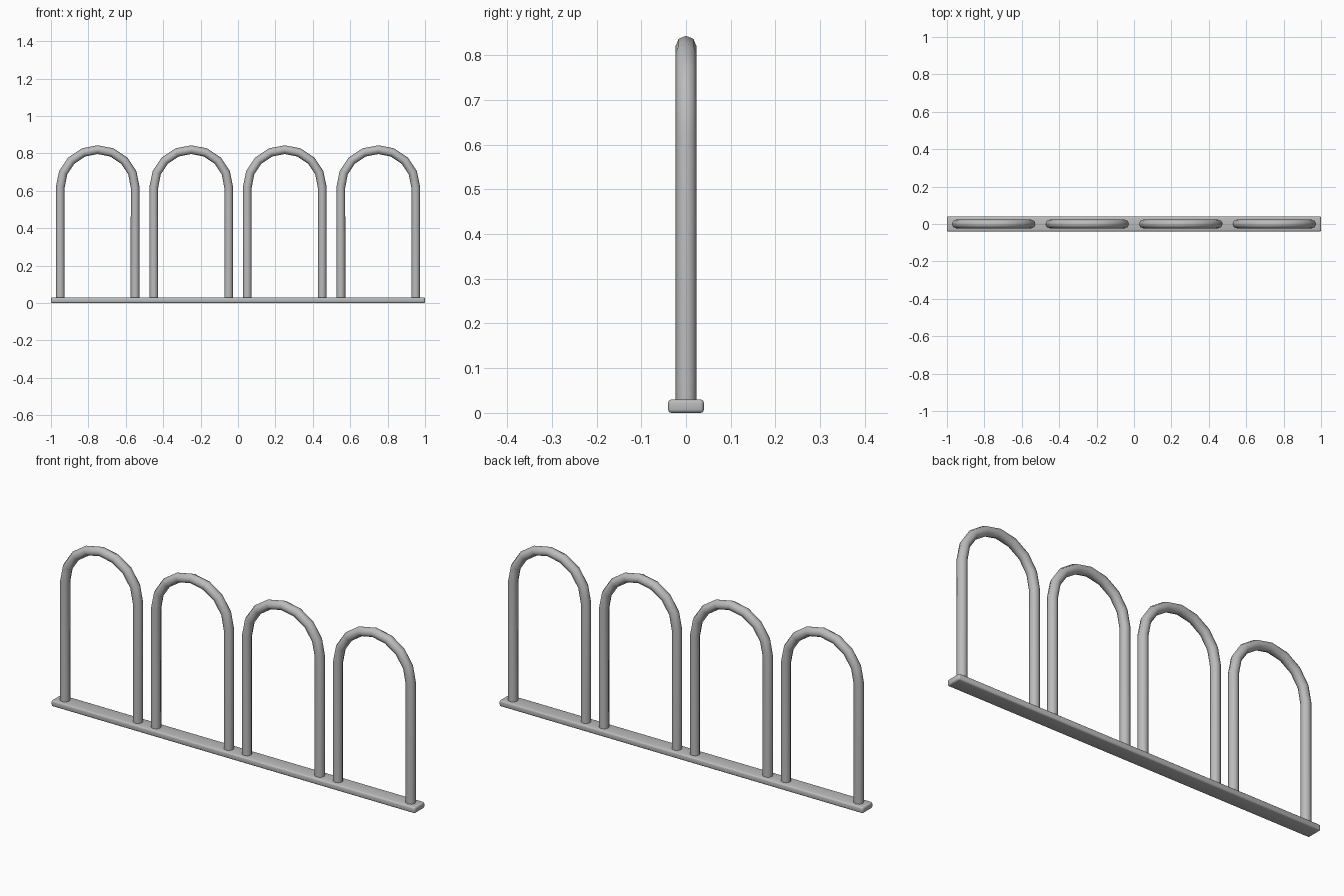
import bpy
from math import sin, cos, pi, radians

if "Cube" in bpy.data.objects:
    bpy.data.objects.remove(bpy.data.objects["Cube"])

# Painted metal
metal = bpy.data.materials.new("grey_metal")
metal.use_nodes = True
grey = (0.5, 0.5, 0.5, 1)
metal.diffuse_color = grey
metal.node_tree.nodes["Principled BSDF"].inputs["Base Color"].default_value = grey


def select(obj):
    bpy.ops.object.select_all(action="DESELECT")
    obj.select_set(True)
    bpy.context.view_layer.objects.active = obj


# Ground rail with rounded edges
bpy.ops.mesh.primitive_cube_add(size=1, location=(0, 0, 0.015))
rail = bpy.context.object
rail.name = "ground_rail"
rail.scale = (2, 0.08, 0.03)
bpy.ops.object.transform_apply(location=False, rotation=False, scale=True)
rail.data.materials.append(metal)
bevel = rail.modifiers.new("rounded_edges", "BEVEL")
bevel.width = 0.008
bevel.segments = 3
bpy.ops.object.modifier_apply(modifier=bevel.name)
bpy.ops.object.shade_smooth_by_angle(angle=radians(40))


# Hoop: two straight legs joined by a half-circle arch
def add_hoop(name, x, radius=0.2, spring=0.62, steps=8):
    arch = [(-radius * cos(pi * i / steps), spring + radius * sin(pi * i / steps))
            for i in range(steps + 1)]
    path = [(-radius, 0.01)] + arch + [(radius, 0.01)]
    curve = bpy.data.curves.new(name, "CURVE")
    curve.dimensions = "3D"
    curve.bevel_depth = 0.0235
    curve.bevel_resolution = 2
    curve.use_fill_caps = True
    spline = curve.splines.new("POLY")
    spline.points.add(len(path) - 1)
    for point, (px, pz) in zip(spline.points, path):
        point.co = (px, 0, pz, 1)
    hoop = bpy.data.objects.new(name, curve)
    hoop.location.x = x
    bpy.context.collection.objects.link(hoop)
    select(hoop)
    bpy.ops.object.convert(target="MESH")
    hoop = bpy.context.object
    hoop.data.materials.clear()
    hoop.data.materials.append(metal)
    bpy.ops.object.shade_smooth_by_angle(angle=radians(50))


for n in range(4):
    add_hoop(f"hoop_{n + 1}", -0.75 + 0.5 * n)
